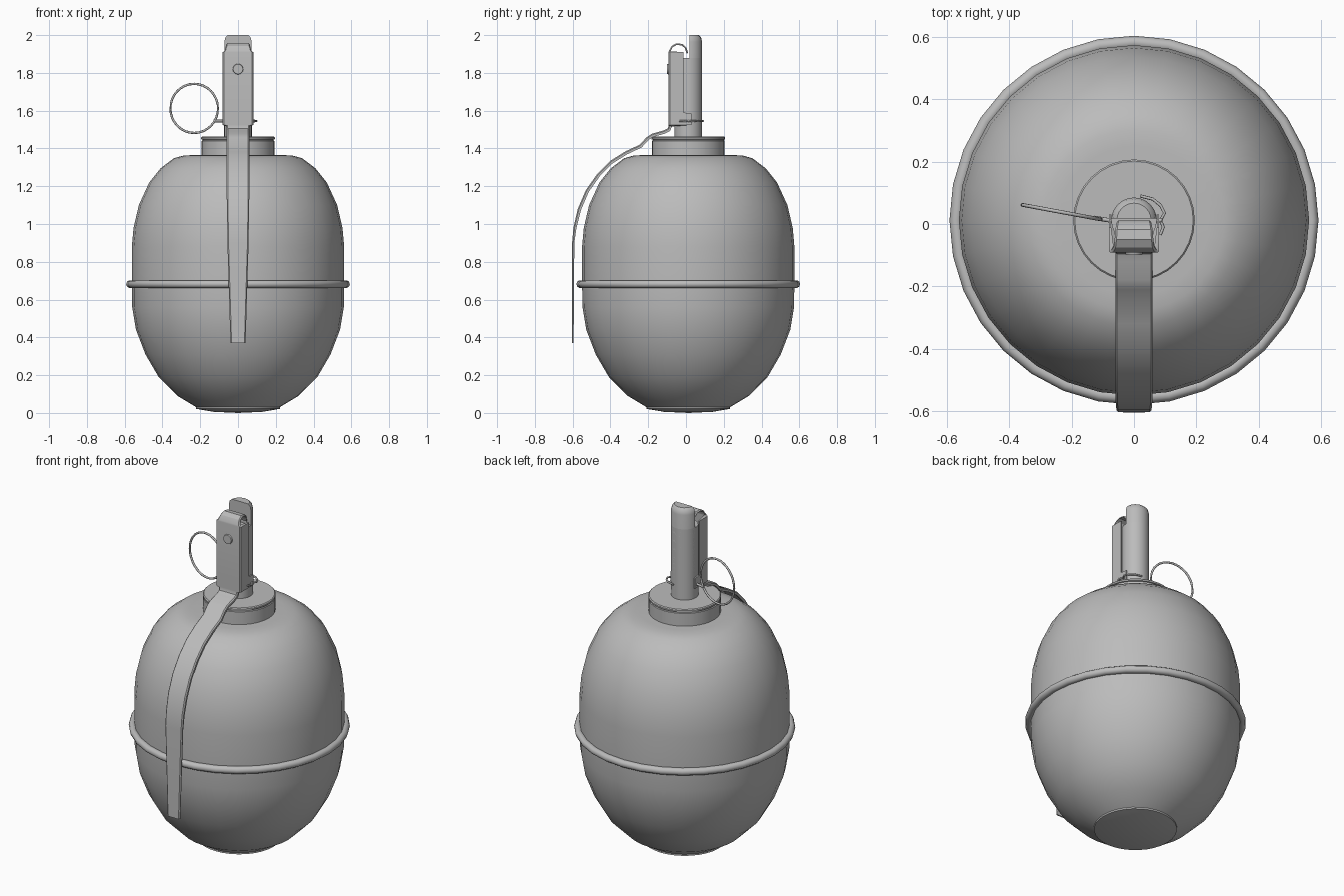
import bpy, bmesh, math
from mathutils import Vector, Matrix

cube = bpy.data.objects.get("Cube")
if cube:
    bpy.data.objects.remove(cube, do_unlink=True)

CY = 0.012  # y of the main axis

grey = bpy.data.materials.new("plain_grey")
grey.use_nodes = True
grey.diffuse_color = (0.5, 0.5, 0.5, 1)
grey.node_tree.nodes["Principled BSDF"].inputs["Base Color"].default_value = (0.5, 0.5, 0.5, 1)


def finish(bm, name, angle=35):
    """Turn a bmesh into a smooth-shaded object."""
    bmesh.ops.recalc_face_normals(bm, faces=bm.faces)
    mesh = bpy.data.meshes.new(name)
    bm.to_mesh(mesh)
    bm.free()
    mesh.materials.append(grey)
    ob = bpy.data.objects.new(name, mesh)
    bpy.context.collection.objects.link(ob)
    bpy.ops.object.select_all(action='DESELECT')
    ob.select_set(True)
    bpy.context.view_layer.objects.active = ob
    bpy.ops.object.shade_smooth_by_angle(angle=math.radians(angle))
    return ob


def revolve(profile, steps=32):
    """Spin (radius, z) points around the main axis."""
    bm = bmesh.new()
    verts = [bm.verts.new((r, CY, z)) for r, z in profile]
    edges = [bm.edges.new(pair) for pair in zip(verts, verts[1:])]
    bmesh.ops.spin(bm, geom=verts + edges, cent=(0, CY, 0), axis=(0, 0, 1),
                   angle=math.tau, steps=steps)
    bmesh.ops.remove_doubles(bm, verts=bm.verts, dist=0.0005)
    return bm


def wire(name, points, radius, closed=False, sides=8):
    """Sweep a round section along a path."""
    bm = bmesh.new()
    pts = [Vector(p) for p in points]
    n = len(pts)
    rings = []
    for i, p in enumerate(pts):
        a = pts[i - 1] if closed or i else p
        b = pts[(i + 1) % n] if closed or i < n - 1 else p
        rot = (b - a).to_track_quat('Z', 'Y')
        rings.append([bm.verts.new(p + rot @ Vector((radius * math.cos(k * math.tau / sides),
                                                     radius * math.sin(k * math.tau / sides), 0)))
                      for k in range(sides)])
    for i in range(n if closed else n - 1):
        a, b = rings[i], rings[(i + 1) % n]
        for k in range(sides):
            j = (k + 1) % sides
            bm.faces.new((a[k], a[j], b[j], b[k]))
    if not closed:
        bm.faces.new(rings[0])
        bm.faces.new(rings[-1])
    bmesh.ops.remove_doubles(bm, verts=bm.verts, dist=0.00001)
    return finish(bm, name, 60)


# Egg-shaped body
finish(revolve([(0.22, 0.03), (0.32, 0.09), (0.42, 0.19), (0.49, 0.31), (0.54, 0.44), (0.56, 0.56),
                (0.562, 0.7), (0.562, 0.88), (0.553, 0.98), (0.525, 1.1), (0.47, 1.22),
                (0.41, 1.295), (0.34, 1.348), (0.29, 1.362), (0.24, 1.365), (0, 1.365)]), "body")

# Shallow domed base cap
finish(revolve([(0, 0), (0.13, 0.006), (0.2, 0.018), (0.222, 0.022),
                (0.222, 0.032), (0, 0.032)]), "base_cap", 50)

# Rounded seam around the belly
seam = [(0.571 + 0.021 * math.cos(a * math.tau / 10), 0.682 + 0.021 * math.sin(a * math.tau / 10))
        for a in range(11)]
finish(revolve(seam), "belly_seam", 60)

# Neck with a narrow groove below its rim
finish(revolve([(0, 1.36), (0.193, 1.36), (0.193, 1.44), (0.188, 1.443), (0.188, 1.447),
                (0.195, 1.449), (0.195, 1.458), (0.19, 1.463), (0, 1.463)]), "neck")

# Fuze tube: full below, cut to a half at the top
finish(revolve([(0, 1.46), (0.073, 1.46), (0.073, 1.88), (0, 1.88)], 24), "fuze_tube")
bm = revolve([(0, 1.46), (0.073, 1.46), (0.073, 1.965), (0.068, 1.987), (0.055, 2.0), (0, 2.0)], 24)
cut = bmesh.ops.bisect_plane(bm, geom=bm.verts[:] + bm.edges[:] + bm.faces[:],
                             plane_co=(0, 0.018, 0), plane_no=(0, -1, 0), clear_outer=True)
bmesh.ops.holes_fill(bm, edges=[e for e in bm.edges if e.is_boundary])
finish(bm, "fuze_tube_back")

# Folded lever: stations are (y, z, half width, side lip depth)
stations = [
    (0.012, 1.905, 0.055, 0), (0.002, 1.935, 0.057, 0), (-0.018, 1.953, 0.06, 0),
    (-0.05, 1.957, 0.062, 0), (-0.076, 1.943, 0.065, 0), (-0.09, 1.918, 0.072, 0),
    (-0.092, 1.91, 0.081, 0.08), (-0.092, 1.59, 0.081, 0.08), (-0.092, 1.585, 0.081, 0.122),
    (-0.092, 1.525, 0.081, 0.122), (-0.092, 1.52, 0.062, 0.018), (-0.096, 1.506, 0.06, 0.018),
    (-0.12, 1.495, 0.06, 0.018), (-0.18, 1.478, 0.06, 0.018), (-0.21, 1.458, 0.06, 0.018),
    (-0.245, 1.42, 0.06, 0.018), (-0.32, 1.385, 0.06, 0.018), (-0.4, 1.335, 0.06, 0.018),
    (-0.47, 1.265, 0.06, 0.018), (-0.53, 1.18, 0.06, 0.018), (-0.573, 1.08, 0.059, 0.018),
    (-0.596, 0.98, 0.057, 0.016), (-0.603, 0.9, 0.056, 0.012), (-0.604, 0.37, 0.04, 0)]
THICK, ROUND = 0.008, 0.006
bm = bmesh.new()
loops = []
for i, (y, z, w, lip) in enumerate(stations):
    a, b = stations[max(i - 1, 0)], stations[min(i + 1, len(stations) - 1)]
    t = Vector((b[0] - a[0], b[1] - a[1])).normalized()
    d = max(lip, THICK + 0.001)
    half = [(w - ROUND, 0), (w, -ROUND), (w, -d), (w - THICK, -d), (w - THICK, -THICK)]
    outline = half + [(-x, n) for x, n in reversed(half)]
    loops.append([bm.verts.new((x, y + n * t.y, z - n * t.x)) for x, n in outline])
for a, b in zip(loops, loops[1:]):
    for k in range(len(a)):
        j = (k + 1) % len(a)
        bm.faces.new((a[k], a[j], b[j], b[k]))
bm.faces.new(loops[0])
bm.faces.new(loops[-1])
finish(bm, "lever", 30)

# Rivet on the lever front
bm = bmesh.new()
bmesh.ops.create_cone(bm, cap_ends=True, segments=20, radius1=0.029, radius2=0.026, depth=0.012,
                      matrix=Matrix.Translation((0, -0.094, 1.82)) @ Matrix.Rotation(math.pi / 2, 4, 'X'))
finish(bm, "lever_rivet")

# Safety pin: shaft, two spread tails and the pull ring
PZ = 1.545
wire("pin_shaft", [(-0.13, 0.02, PZ), (-0.08, 0.012, PZ), (0.09, 0.012, PZ)], 0.007)
wire("pin_tail_back", [(0.085, 0.012, PZ), (0.098, 0.035, PZ), (0.085, 0.06, PZ),
                       (0.06, 0.08, PZ), (0.02, 0.09, PZ)], 0.005)
wire("pin_tail_front", [(0.085, 0.012, PZ), (0.094, -0.01, PZ), (0.084, -0.035, PZ)], 0.005)
turn = Matrix.Rotation(math.radians(-10.5), 3, 'Z')
centre = Vector((-0.232, 0.038, 1.612))
wire("pull_ring", [centre + turn @ Vector((0.128 * math.cos(k * math.tau / 32), 0,
                                           0.13 * math.sin(k * math.tau / 32)))
                   for k in range(32)], 0.006, closed=True)
